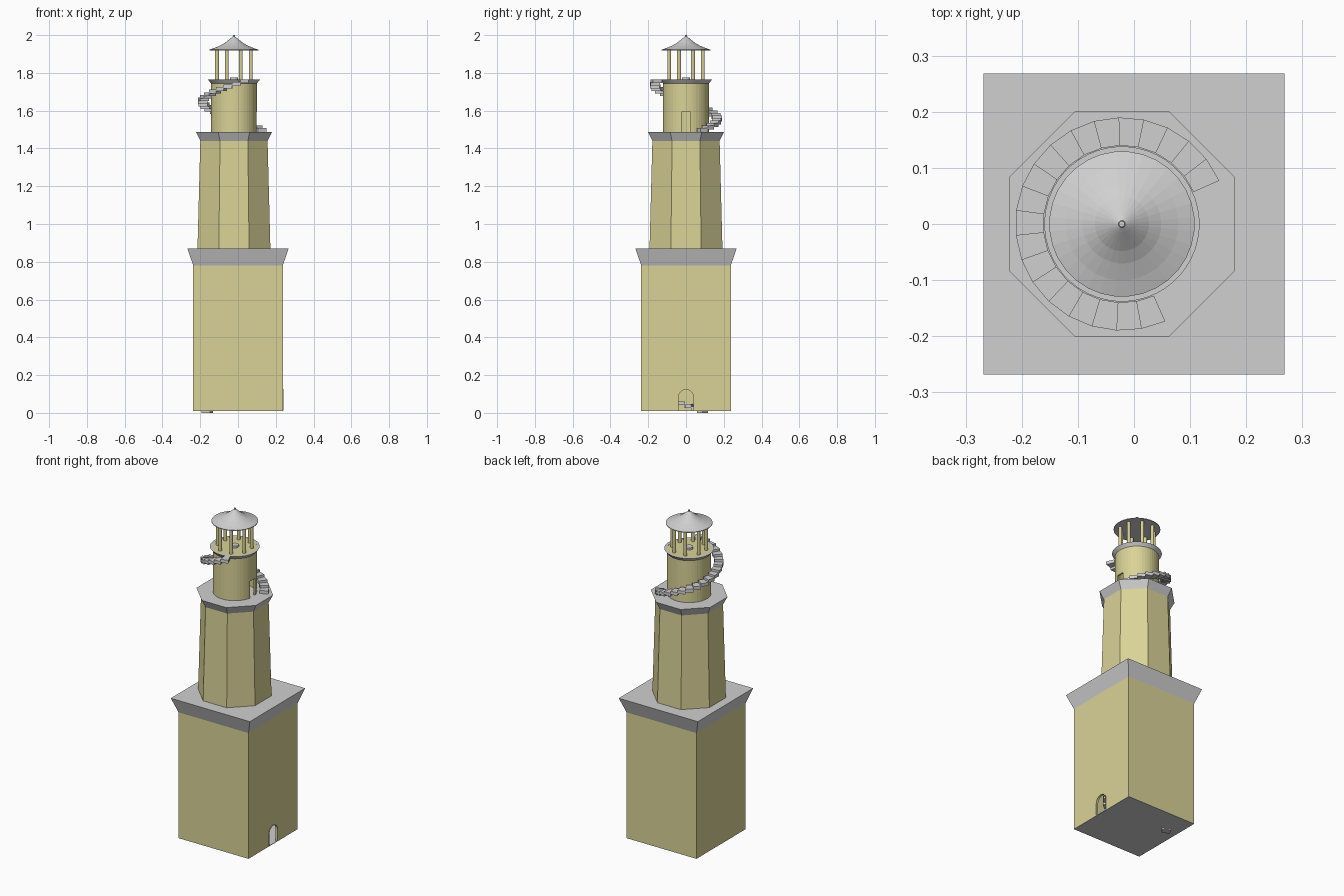
import bpy, bmesh, math
from mathutils import Vector

if "Cube" in bpy.data.objects:
    bpy.data.objects.remove(bpy.data.objects["Cube"])

CX = -0.0215  # axis of the upper tiers and stairs


def material(name, rgb):
    m = bpy.data.materials.new(name)
    m.diffuse_color = (*rgb, 1)
    m.use_nodes = True
    m.node_tree.nodes["Principled BSDF"].inputs["Base Color"].default_value = m.diffuse_color
    return m


STONE = material("sand_stone", (0.70, 0.65, 0.31))
GREY = material("pale_grey", (0.63, 0.63, 0.63))


def finish(name, bm, mat):
    bmesh.ops.recalc_face_normals(bm, faces=bm.faces)
    me = bpy.data.meshes.new(name)
    bm.to_mesh(me)
    bm.free()
    if mat:
        me.materials.append(mat)
    ob = bpy.data.objects.new(name, me)
    bpy.context.collection.objects.link(ob)
    return ob


def turned(name, profile, sides, cx, mat, shell=False, cy=0.0):
    """Prism-like solid from (apothem, z) rings; shell closes the profile on itself."""
    bm = bmesh.new()
    k = 1 / math.cos(math.pi / sides)
    rings = []
    for r, z in profile:
        ring = []
        for i in range(sides):
            a = (i + 0.5) * math.tau / sides
            ring.append(bm.verts.new((cx + r * k * math.cos(a), cy + r * k * math.sin(a), z)))
        rings.append(ring)
    pairs = list(zip(rings, rings[1:]))
    if shell:
        pairs.append((rings[-1], rings[0]))
    else:
        bm.faces.new(rings[0])
        bm.faces.new(rings[-1])
    for a, b in pairs:
        for i in range(sides):
            j = (i + 1) % sides
            bm.faces.new((a[i], a[j], b[j], b[i]))
    return finish(name, bm, mat)


def prism(name, outline, x0, x1, mat):
    """Extrude a (y, z) outline along x."""
    bm = bmesh.new()
    f = bm.faces.new([bm.verts.new((x0, y, z)) for y, z in outline])
    new = bmesh.ops.extrude_face_region(bm, geom=[f])["geom"]
    bmesh.ops.translate(bm, vec=Vector((x1 - x0, 0, 0)),
                        verts=[v for v in new if isinstance(v, bmesh.types.BMVert)])
    return finish(name, bm, mat)


def cut(ob, cutter):
    mod = ob.modifiers.new("opening", "BOOLEAN")
    mod.operation = "DIFFERENCE"
    mod.solver = "EXACT"
    mod.object = cutter
    bpy.context.view_layer.objects.active = ob
    bpy.ops.object.modifier_apply(modifier=mod.name)
    bpy.data.objects.remove(cutter)


def arch(w, spring, bottom, n=10):
    pts = [(w, bottom)]
    pts += [(w * math.cos(math.pi * i / n), spring + w * math.sin(math.pi * i / n)) for i in range(n + 1)]
    return pts + [(-w, bottom)]


def stairs(name, start, count, z0, rise, step=13.5, r0=0.14, r1=0.19, thick=0.02):
    bm = bmesh.new()
    for s in range(count):
        layers = []
        for z in (z0 + s * rise, z0 + s * rise + thick):
            layers.append([bm.verts.new((CX + r * math.cos(a), r * math.sin(a), z))
                           for r, a in ((r0, math.radians(start + s * step)),
                                        (r1, math.radians(start + s * step)),
                                        (r1, math.radians(start + (s + 1) * step)),
                                        (r0, math.radians(start + (s + 1) * step)))])
        lo, hi = layers
        bm.faces.new(lo)
        bm.faces.new(hi)
        for i in range(4):
            j = (i + 1) % 4
            bm.faces.new((lo[i], lo[j], hi[j], hi[i]))
    return finish(name, bm, GREY)


# Square base: hollow walls, floor, arched doorway, flared cornice
base = turned("base_walls", [(0.237, 0.011), (0.237, 0.78), (0.227, 0.78), (0.227, 0.011)],
              4, 0, STONE, shell=True)
cut(base, prism("door_cutter", arch(0.04, 0.085, 0.0), 0.2, 0.3, None))
turned("base_floor", [(0.237, 0.009), (0.237, 0.012)], 4, 0, GREY)
turned("base_cornice", [(0.237, 0.78), (0.268, 0.87)], 4, 0, GREY)

# Thin frame around the arched doorway
outer, inner = arch(0.042, 0.085, 0.012), arch(0.039, 0.085, 0.012)
prism("door_frame", outer + inner[::-1], 0.228, 0.241, STONE)

# Octagonal middle tier with cornice
turned("middle_tier", [(0.193, 0.87), (0.178, 1.44)], 8, CX, STONE)
turned("middle_cornice", [(0.178, 1.44), (0.2015, 1.488)], 8, CX, GREY)

# Round upper tier with rectangular doorway, floor and rim
drum = turned("upper_drum", [(0.122, 1.488), (0.122, 1.75), (0.112, 1.75), (0.112, 1.488)],
              48, CX, STONE, shell=True)
cut(drum, prism("drum_door_cutter", [(-0.024, 1.47), (0.024, 1.47), (0.024, 1.592), (-0.024, 1.592)],
                0.05, 0.2, None))
turned("lantern_floor", [(0.122, 1.745), (0.122, 1.764)], 48, CX, STONE)
turned("upper_rim", [(0.122, 1.745), (0.138, 1.765), (0.122, 1.765)], 48, CX, GREY, shell=True)
turned("lamp_base", [(0.022, 1.764), (0.022, 1.776)], 16, CX, GREY)

# Ring of columns under the roof
for i in range(8):
    a = (i + 0.5) * math.tau / 8
    turned(f"column_{i + 1}", [(0.0095, 1.764), (0.0095, 1.922)], 12,
           CX + 0.097 * math.cos(a), STONE, cy=0.097 * math.sin(a))

# Concave conical roof with a small tip
turned("roof", [(0.129, 1.919), (0.129, 1.923), (0.100, 1.933), (0.070, 1.946), (0.048, 1.959),
                (0.030, 1.973), (0.014, 1.986), (0.006, 1.992)], 32, CX, GREY)
turned("roof_tip", [(0.006, 1.99), (0.005, 2.0)], 8, CX, GREY)

# Spiral stairs: outside the drum, and inside the base
stairs("outer_stairs", 24, 20, 1.487, 0.0136)
stairs("inner_stairs", 142, 56, 0.0, 0.0136)
